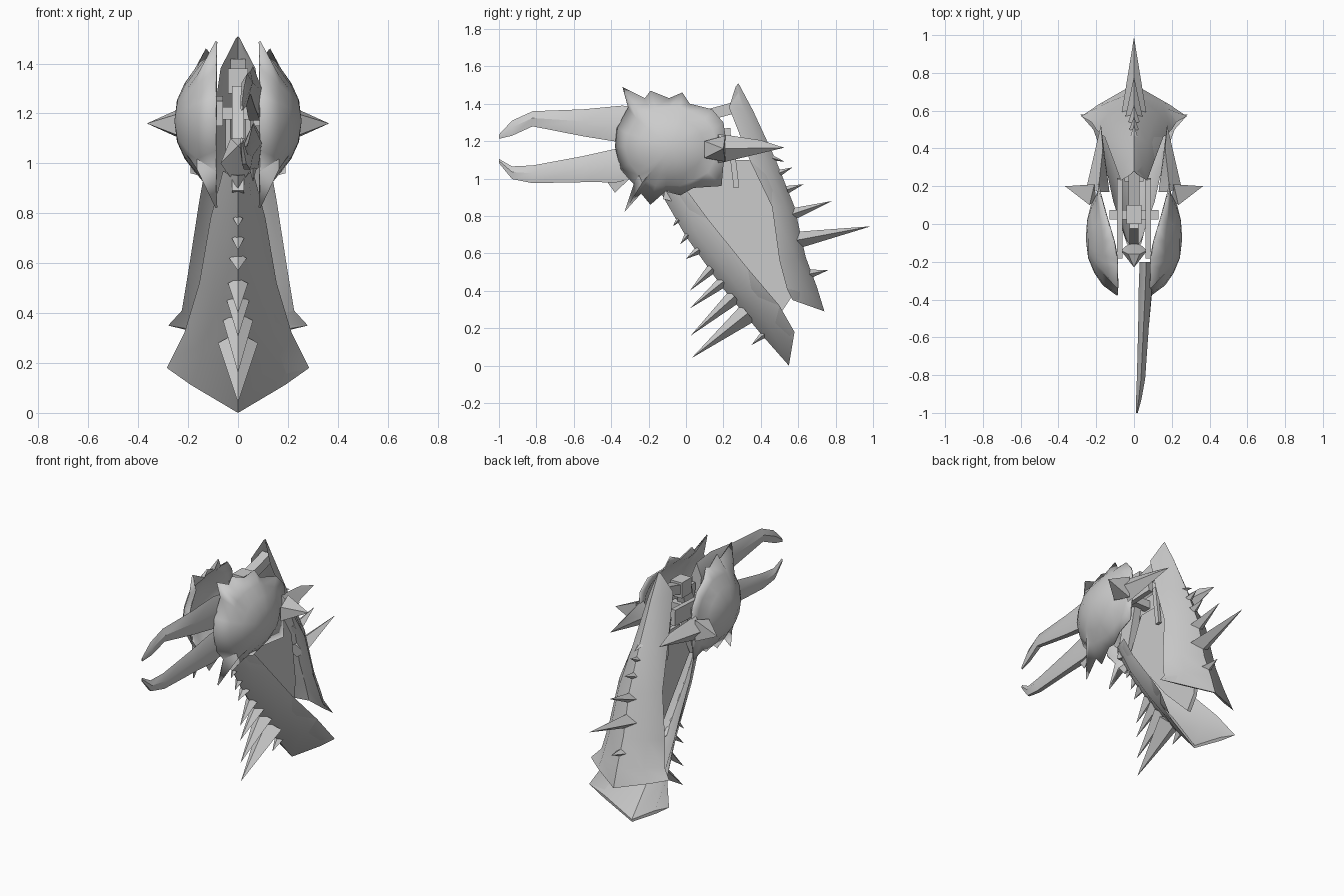
import bpy, bmesh, math
from mathutils import Vector, Matrix

if "Cube" in bpy.data.objects:
    bpy.data.objects.remove(bpy.data.objects["Cube"])

grey = bpy.data.materials.new("plain grey")
grey.diffuse_color = (0.6, 0.6, 0.6, 1)
grey.use_nodes = True
grey.node_tree.nodes["Principled BSDF"].inputs["Base Color"].default_value = grey.diffuse_color


def finish(name, bm, mirror=False, solid=0):
    bmesh.ops.recalc_face_normals(bm, faces=bm.faces)
    me = bpy.data.meshes.new(name)
    bm.to_mesh(me)
    bm.free()
    ob = bpy.data.objects.new(name, me)
    bpy.context.collection.objects.link(ob)
    me.materials.append(grey)
    if solid:
        m = ob.modifiers.new("thickness", 'SOLIDIFY')
        m.thickness, m.offset = solid, -1
    if mirror:
        ob.modifiers.new("mirror", 'MIRROR')
    bpy.ops.object.select_all(action='DESELECT')
    ob.select_set(True)
    bpy.context.view_layer.objects.active = ob
    bpy.ops.object.shade_smooth_by_angle(angle=math.radians(35))
    return ob


def loft(name, rings):
    bm = bmesh.new()
    vs = [[bm.verts.new(p) for p in r] for r in rings]
    n = len(rings[0])
    for a, b in zip(vs, vs[1:]):
        for i in range(n):
            j = (i + 1) % n
            bm.faces.new((a[i], a[j], b[j], b[i]))
    for end in (vs[0], vs[-1]):
        bm.faces.new(end)
    return finish(name, bm)


def plate(name, stations):
    """Thin curved armour strip: ridge (y, z) and edge (x, y, z) at each station."""
    rings = []
    for k, (ry, rz, ex, ey, ez) in enumerate(stations):
        last = k == len(stations) - 1

        def at(x, t):
            return (x * ex, ry + (ey - ry) * t, rz + (ez - rz) * t)
        s = .62 if last else .38     # the flared end runs straight to its corners
        rings.append([at(1, 1), at(.66, s), at(0, 0), at(-.66, s), at(-1, 1),
                      at(-.62, s + .09), at(0, .09), at(.62, s + .09)])
    return loft(name, rings)


def hull(name, points, mirror=True):
    bm = bmesh.new()
    for p in points:
        bm.verts.new(p)
    bmesh.ops.convex_hull(bm, input=bm.verts)
    return finish(name, bm, mirror)


def spike(name, base, tip, r, sides=4, squash=0.7):
    base, tip = Vector((0, *base)), Vector((0, *tip))
    d = tip - base
    bm = bmesh.new()
    bmesh.ops.create_cone(bm, cap_ends=True, segments=sides, radius1=r, radius2=0, depth=d.length)
    rot = Matrix.Rotation(math.atan2(d.z, d.y) - math.pi / 2, 4, 'X')
    mat = Matrix.Translation((base + tip) / 2) @ rot @ Matrix.Diagonal((1, squash, 1, 1))
    bmesh.ops.transform(bm, matrix=mat, verts=bm.verts)
    return finish(name, bm)


def bar(name, a, b, w, h, mirror=False):
    a, b = Vector(a), Vector(b)
    bm = bmesh.new()
    bmesh.ops.create_cube(bm, size=1)
    q = (b - a).to_track_quat('Y', 'Z').to_matrix().to_4x4()
    mat = Matrix.Translation((a + b) / 2) @ q @ Matrix.Diagonal((w, (b - a).length, h, 1))
    bmesh.ops.transform(bm, matrix=mat, verts=bm.verts)
    return finish(name, bm, mirror)


# Long front and back armour plates
plate("front_plate", [(-.15, .95, .06, -.02, .97), (0, .69, .11, .12, .78),
                      (.2, .41, .155, .33, .52), (.4, .17, .215, .5, .32),
                      (.55, 0, .285, .58, .18)])
plate("back_plate", [(.28, 1.51, .012, .265, 1.49), (.36, 1.36, .07, .23, 1.38),
                     (.48, 1.1, .11, .34, 1.1), (.58, .85, .155, .46, .85),
                     (.64, .58, .2, .5, .56), (.7, .42, .225, .54, .41),
                     (.74, .29, .28, .57, .35)])

# Flat web between the plates
web = [(-.02, .88), (.08, 1.1), (.35, 1.1), (.53, .8), (.57, .5), (.56, .36), (.5, .27), (.3, .47)]
loft("inner_web", [[(x, y, z) for y, z in web] for x in (-.012, .012)])

# Spikes down the front ridge: base, tip, radius
for b, t, r in [((-.04, .78), (-.07, .745), .02), ((.01, .7), (-.03, .65), .025),
                ((.07, .62), (.0, .57), .035), ((.14, .52), (.02, .4), .04),
                ((.2, .45), (.02, .305), .045), ((.26, .37), (.025, .16), .06),
                ((.33, .28), (.03, .04), .08), ((.42, .17), (.35, .11), .03)]:
    spike("front_spike", b, t, r)

# Spikes down the back ridge
for b, t, r in [((.46, 1.11), (.53, 1.09), .02), ((.5, 1.03), (.57, 1.06), .025),
                ((.54, .94), (.63, .97), .03), ((.57, .81), (.78, .88), .045),
                ((.59, .67), (.99, .745), .065), ((.66, .49), (.76, .51), .035)]:
    spike("back_spike", b, t, r)

# Domed side shields with a jagged rim that flows into the dome
rim = [(.22, 1.17), (.2, 1.3), (.14, 1.37), (.02, 1.4), (-.02, 1.46), (-.09, 1.43),
       (-.19, 1.47), (-.22, 1.43), (-.34, 1.49), (-.31, 1.38), (-.37, 1.27), (-.38, 1.17),
       (-.35, 1.05), (-.28, .97), (-.33, .82), (-.24, .92), (-.19, .86), (-.11, .93),
       (-.03, .91), (.04, .95), (.19, .96), (.2, 1.07)]
cy, cz = -.08, 1.17
bm = bmesh.new()
rings = [[bm.verts.new((.09 + .1 * min(1, max(0, (y + .15) / .33)), y, z)) for y, z in rim]]
for f, x, mix in ((.94, .165, .15), (.72, .21, 0), (.4, .243, 0)):
    ring = []
    for y, z in rim:
        a = math.atan2(z - cz, y - cy)
        ey, ez = cy + .25 * f * math.cos(a), cz + .215 * f * math.sin(a)
        lean = .035 * f * f * max(0, math.cos(a))
        ring.append(bm.verts.new((x + lean, ey + (y - ey) * mix, ez + (z - ez) * mix)))
    rings.append(ring)
top = bm.verts.new((.255, cy, cz))
n = len(rim)
for i in range(n):
    j = (i + 1) % n
    for a, b in zip(rings, rings[1:]):
        bm.faces.new((a[i], a[j], b[j], b[i]))
    bm.faces.new((rings[-1][i], rings[-1][j], top))
finish("side_shield", bm, mirror=True, solid=.008)

# Outward thorn and swept tail behind each shield
hull("shield_thorn", [(.365, .2, 1.16), (.21, .21, 1.23), (.21, .21, 1.09),
                      (.235, .1, 1.2), (.235, .1, 1.11), (.2, .13, 1.16)])
hull("shield_tail", [(.175, .525, 1.165), (.25, .2, 1.16), (.19, .17, 1.24),
                     (.19, .17, 1.08), (.13, .17, 1.16), (.165, .4, 1.205)])

# Pincer blades on the right side: y, top, bottom, centre x, half width
upper = [(-.2, 1.37, 1.15, .065, .035), (-.34, 1.39, 1.17, .06, .035),
         (-.55, 1.37, 1.21, .05, .028), (-.82, 1.36, 1.27, .037, .022),
         (-.93, 1.31, 1.22, .025, .014), (-1, 1.235, 1.21, .015, .005)]
lower = [(-.2, 1.16, 1.0, .065, .035), (-.37, 1.16, .96, .06, .035),
         (-.55, 1.12, .965, .05, .028), (-.82, 1.07, .965, .037, .022),
         (-.93, 1.065, .99, .025, .014), (-1, 1.105, 1.08, .015, .005)]
for name, blade in (("upper_pincer", upper), ("lower_pincer", lower)):
    loft(name, [[(x, y, t), (x + w, y, .6 * t + .4 * b), (x + w * .6, y, .1 * t + .9 * b),
                 (x - w * .6, y, .1 * t + .9 * b), (x - w, y, .6 * t + .4 * b)]
                for y, t, b, x, w in blade])

# Barb at the root of the lower pincer
hull("pincer_barb", [(.06, -.38, .925), (.04, -.3, 1.0), (.08, -.3, 1.0), (.06, -.42, .98)], False)

# Linkage between the shields
bar("centre_column", (0, -.08, .88), (0, .02, 1.3), .05, .09)
bar("side_beam", (.075, -.18, 1.2), (.075, .24, 1.22), .03, .1, mirror=True)
bar("cross_bar", (-.13, .05, 1.2), (.13, .05, 1.2), .05, .05)
bar("hinge_block", (0, .0, 1.33), (0, .1, 1.33), .08, .1)
bar("top_link", (0, .08, 1.33), (0, .3, 1.39), .06, .06)
bar("rear_strut", (.04, .27, .95), (.04, .24, 1.2), .02, .03, mirror=True)
hull("nose_wedge", [(0, -.23, 1.07), (.07, -.14, 1.0), (-.07, -.14, 1.0),
                    (.03, -.16, 1.1), (-.03, -.16, 1.1), (0, -.08, .9)], False)
